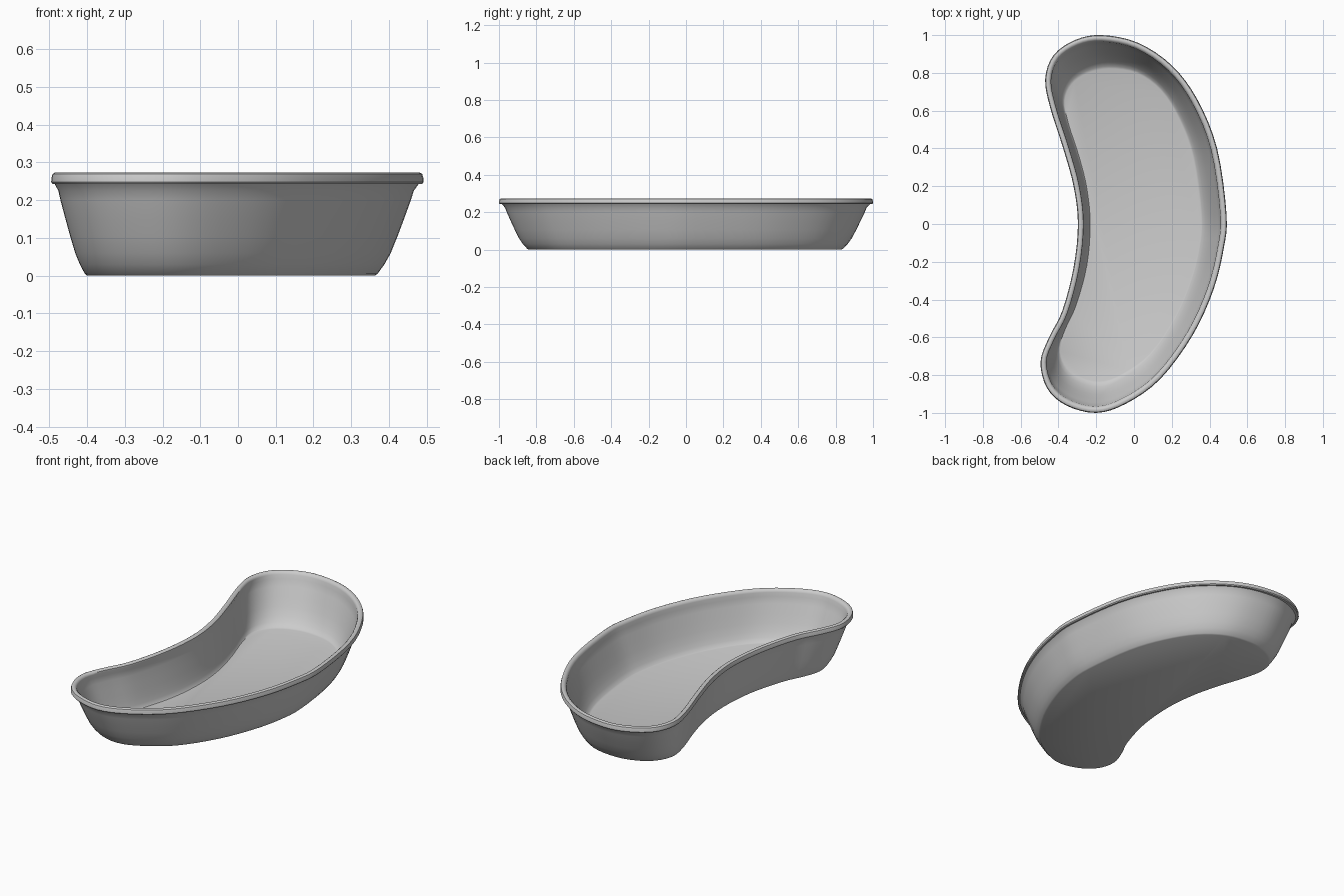
import bpy, bmesh
from mathutils import Vector

if "Cube" in bpy.data.objects:
    bpy.data.objects.remove(bpy.data.objects["Cube"])

# Kidney outlines, anticlockwise from the right: rim and foot, matching points
RIM = [(.49, .05), (.44, .4), (.335, .66), (.2, .84), (.02, .96), (-.17, 1), (-.31, .975),
       (-.425, .895), (-.47, .77), (-.445, .62), (-.375, .4), (-.32, .2), (-.297, 0),
       (-.32, -.23), (-.38, -.46), (-.45, -.6), (-.495, -.73), (-.46, -.87), (-.36, -.96),
       (-.2, -1), (-.04, -.95), (.14, -.82), (.31, -.59), (.42, -.35), (.475, -.13)]
FOOT = [(.36, .05), (.32, .35), (.25, .55), (.15, .71), (.02, .805), (-.13, .83), (-.25, .805),
        (-.335, .745), (-.375, .65), (-.355, .53), (-.3, .36), (-.258, .19), (-.24, 0),
        (-.258, -.22), (-.315, -.43), (-.37, -.55), (-.4, -.65), (-.375, -.745), (-.3, -.81),
        (-.18, -.84), (-.06, -.8), (.09, -.69), (.22, -.5), (.305, -.3), (.35, -.12)]

# Cross-section: (blend from foot to rim, inward offset, height)
PROFILE = [(0, 0, 0), (.06, 0, .005), (.2, 0, .03), (.33, 0, .06), (.47, 0, .105),
           (.6, 0, .15), (.74, 0, .2), (.8, 0, .225), (.9, 0, .243),
           (1, .004, .243), (1, 0, .248), (1, .001, .26), (1, .004, .27), (1, .012, .274),
           (1, .022, .273), (1, .029, .267), (.96, .028, .258), (.86, .016, .235),
           (.74, .013, .2), (.6, .012, .15), (.47, .012, .105), (.33, .011, .063),
           (.2, .01, .036), (.08, .009, .016), (0, .008, .012)]


def smooth_loop(pts, steps=4):
    """Closed Catmull-Rom curve through the points."""
    p = [Vector(q) for q in pts]
    n, out = len(p), []
    for i in range(n):
        a, b, c, d = p[i - 1], p[i], p[(i + 1) % n], p[(i + 2) % n]
        for k in range(steps):
            t = k / steps
            out.append(.5 * (2 * b + (c - a) * t + (2 * a - 5 * b + 4 * c - d) * t * t
                             + (3 * b - a - 3 * c + d) * t ** 3))
    return out


rim, foot = smooth_loop(RIM), smooth_loop(FOOT)
n = len(rim)
inward = []
for i in range(n):
    tan = (rim[(i + 1) % n] - rim[i - 1]).normalized()
    inward.append(Vector((-tan.y, tan.x)))

# Dish: loft rings up the outside, over the rolled rim and down the inside
bm = bmesh.new()
rings = []
for t, off, z in PROFILE:
    ring = []
    for f, r, m in zip(foot, rim, inward):
        q = f.lerp(r, t) + m * off
        ring.append(bm.verts.new((q.x, q.y, z)))
    rings.append(ring)
for lo, hi in zip(rings, rings[1:]):
    for i in range(n):
        j = (i + 1) % n
        bm.faces.new((lo[i], lo[j], hi[j], hi[i]))
bm.faces.new(rings[0][::-1])   # underside
bm.faces.new(rings[-1])        # inner floor
bmesh.ops.recalc_face_normals(bm, faces=bm.faces)
mesh = bpy.data.meshes.new("kidney_dish")
bm.to_mesh(mesh)
bm.free()
dish = bpy.data.objects.new("kidney_dish", mesh)
bpy.context.collection.objects.link(dish)
bpy.context.view_layer.objects.active = dish
dish.select_set(True)
bpy.ops.object.shade_smooth_by_angle(angle=0.7)
